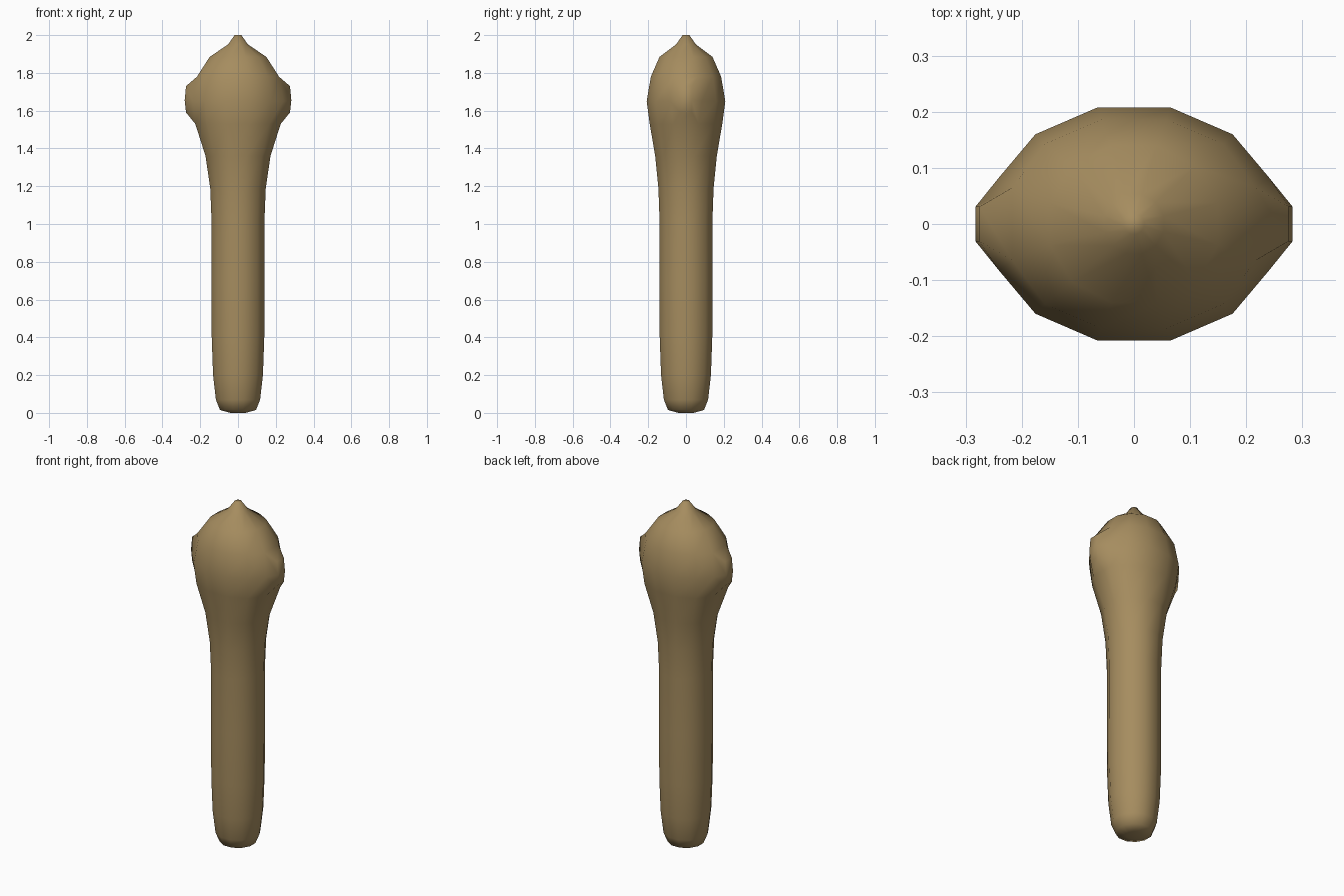
import bpy, bmesh, math

if "Cube" in bpy.data.objects:
    bpy.data.objects.remove(bpy.data.objects["Cube"])

# Profile: height, half width in x, half width in y
PROFILE = [
    (0.00, 0.04, 0.04), (0.015, 0.095, 0.095), (0.07, 0.117, 0.117),
    (0.20, 0.132, 0.132), (0.40, 0.139, 0.139), (0.70, 0.14, 0.14),
    (1.02, 0.14, 0.14), (1.19, 0.147, 0.146), (1.36, 0.172, 0.163),
    (1.53, 0.226, 0.192), (1.65, 0.24, 0.208), (1.78, 0.217, 0.186),
    (1.885, 0.15, 0.14), (1.95, 0.053, 0.053), (2.00, 0.018, 0.018)]
SIDES = 12
EAR_Z = (1.53, 1.78)

tan = bpy.data.materials.new("tan clay")
tan.diffuse_color = (0.38, 0.265, 0.115, 1)
tan.use_nodes = True
tan.node_tree.nodes["Principled BSDF"].inputs["Base Color"].default_value = tan.diffuse_color

bm = bmesh.new()


def ring(z, wx, wy):
    verts = []
    for i in range(SIDES):
        a = math.radians(15 + 30 * i)
        x = wx * math.cos(a) / math.cos(math.radians(15))
        y = wy * math.sin(a) / math.cos(math.radians(15))
        if i % 3 == 1:                       # fuller diagonals on the head
            f = 1 + max(0, min(1, (wx - 0.14) / 0.08)) * 0.05
            x, y = x * min(f, 1.0), y * f
        if z in (1.53, 1.65, 1.78) and i in (0, 5, 6, 11):   # wide ear base
            y *= 1.5 if z == 1.65 else 1.3
        verts.append(bm.verts.new((x, y, z)))
    return verts


# Stem, head and tip as one lofted skin
rings = [ring(*p) for p in PROFILE]
ears = {1: [], -1: []}
for (za, *_), (zb, *_), lo, hi in zip(PROFILE, PROFILE[1:], rings, rings[1:]):
    for i in range(SIDES):
        j = (i + 1) % SIDES
        f = bm.faces.new((lo[i], lo[j], hi[j], hi[i]))
        if za >= EAR_Z[0] and zb <= EAR_Z[1] and i in (5, 11):
            ears[1 if i == 11 else -1].append(f)
bm.faces.new(rings[0][::-1])
bm.faces.new(rings[-1])

# Side knobs drawn out of the head
for side, faces in ears.items():
    bmesh.ops.inset_region(bm, faces=faces, thickness=0.02, use_even_offset=True)
    for v in {v for f in faces for v in f.verts}:
        dz = max(-1, min(1, (v.co.z - 1.655) / 0.07))
        v.co.z = 1.66 + 0.07 * dz
        v.co.y = math.copysign(0.031, v.co.y)
        v.co.x = side * (0.283 - 0.008 * abs(dz))

bmesh.ops.recalc_face_normals(bm, faces=bm.faces[:])
for f in bm.faces:
    f.smooth = True
mesh = bpy.data.meshes.new("knobbed_post")
bm.to_mesh(mesh)
bm.free()
mesh.materials.append(tan)
post = bpy.data.objects.new("knobbed_post", mesh)
bpy.context.collection.objects.link(post)
